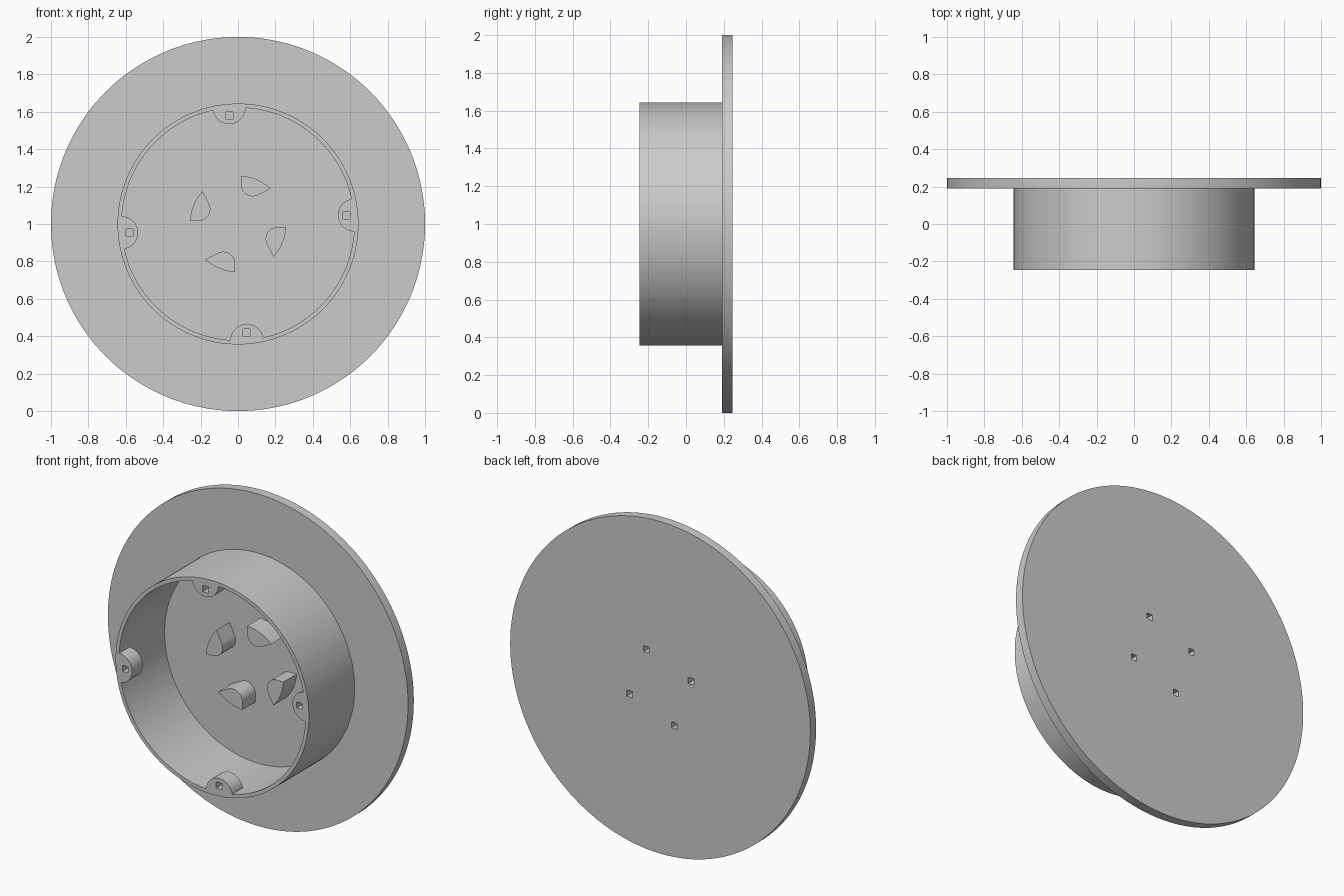
import bpy
import bmesh
from math import sin, cos, pi, radians, atan2, hypot

if "Cube" in bpy.data.objects:
    bpy.data.objects.remove(bpy.data.objects["Cube"])

FRONT, SEAT, BACK = -0.245, 0.19, 0.245

grey = bpy.data.materials.new("plain grey")
grey.use_nodes = True
grey.diffuse_color = (0.6, 0.6, 0.6, 1)
grey.node_tree.nodes["Principled BSDF"].inputs["Base Color"].default_value = (0.6, 0.6, 0.6, 1)


def arc(cx, cz, r, start, end, steps):
    """Points along an arc, angles in radians."""
    angles = [start + (end - start) * i / steps for i in range(steps + 1)]
    return [(cx + r * cos(a), cz + r * sin(a)) for a in angles]


def circle(r, steps=144):
    return arc(0, 0, r, 0, 2 * pi, steps)[:-1]


def square(cx, cz, size):
    h = size / 2
    return [(cx - h, cz - h), (cx + h, cz - h), (cx + h, cz + h), (cx - h, cz + h)]


def turn(points, quarter):
    """Rotate an outline by quarter turns about the main axis."""
    for _ in range(quarter):
        points = [(-z, x) for x, z in points]
    return points


def prism(name, outline, y0, y1):
    """Extrude an outline of (x, z) points around the axis from y0 to y1."""
    bm = bmesh.new()
    face = bm.faces.new([bm.verts.new((x, y0, z + 1)) for x, z in outline])
    side = bmesh.ops.extrude_face_region(bm, geom=[face])["geom"]
    moved = [v for v in side if isinstance(v, bmesh.types.BMVert)]
    bmesh.ops.translate(bm, verts=moved, vec=(0, y1 - y0, 0))
    bmesh.ops.recalc_face_normals(bm, faces=bm.faces)
    mesh = bpy.data.meshes.new(name)
    bm.to_mesh(mesh)
    bm.free()
    mesh.materials.append(grey)
    obj = bpy.data.objects.new(name, mesh)
    bpy.context.collection.objects.link(obj)
    return obj


def combine(target, tool, operation):
    """Apply a boolean and discard the tool object."""
    mod = target.modifiers.new("combine", "BOOLEAN")
    mod.operation, mod.solver, mod.object = operation, "EXACT", tool
    bpy.context.view_layer.objects.active = target
    bpy.ops.object.modifier_apply(modifier=mod.name)
    bpy.data.objects.remove(tool)


# Wide flange and hollow collar
flange = prism("flange", circle(1.0), SEAT, BACK)
collar = prism("collar", circle(0.644), FRONT, SEAT)
combine(collar, prism("bore", circle(0.622), FRONT - 0.1, SEAT + 0.1), "DIFFERENCE")

# Screw lug: half round boss running into the collar wall
lug_x, lug_z, lug_r, wall = -0.047, 0.622, 0.0875, 0.633
lug_outline = arc(lug_x, lug_z - 0.02, lug_r, pi, 2 * pi, 24)
lug_outline = [(x, z if z > lug_z - 0.021 else z + 0.02 - 0.02 * 1.0) for x, z in lug_outline]
lug_outline = arc(lug_x, lug_z, lug_r, pi + 0.2, 2 * pi, 24)
lug_outline += arc(0, 0, wall, atan2(lug_z, lug_x + lug_r), atan2(lug_z, lug_x - lug_r), 8)

# Peg: circle blended into a flat flank and capped by a concentric arc
peg_x, peg_z, peg_r, rim = 0.079, 0.211, 0.063, 0.258
peg_outline = arc(peg_x, peg_z, peg_r, pi, radians(297), 20)
peg_outline += arc(0, 0, rim, atan2(0.19, 0.176), atan2(0.257, 0.016), 12)

for q in range(4):
    combine(collar, prism("lug", turn(lug_outline, q), FRONT, FRONT + 0.1), "UNION")
    combine(flange, prism("peg", turn(peg_outline, q), 0.065, SEAT + 0.02), "UNION")

# Square blind holes in the lugs from the front and in the pegs from the back
for q in range(4):
    hole = turn(square(-0.045, 0.58, 0.037), q)
    combine(collar, prism("lug_hole", hole, FRONT - 0.1, FRONT + 0.08), "DIFFERENCE")
    hole = turn(square(0.093, 0.205, 0.037), q)
    combine(flange, prism("peg_hole", hole, 0.1, BACK + 0.1), "DIFFERENCE")

# Smooth round walls, keep the rims crisp
for obj in (flange, collar):
    bpy.ops.object.select_all(action="DESELECT")
    obj.select_set(True)
    bpy.context.view_layer.objects.active = obj
    bpy.ops.object.shade_smooth_by_angle(angle=radians(30))
